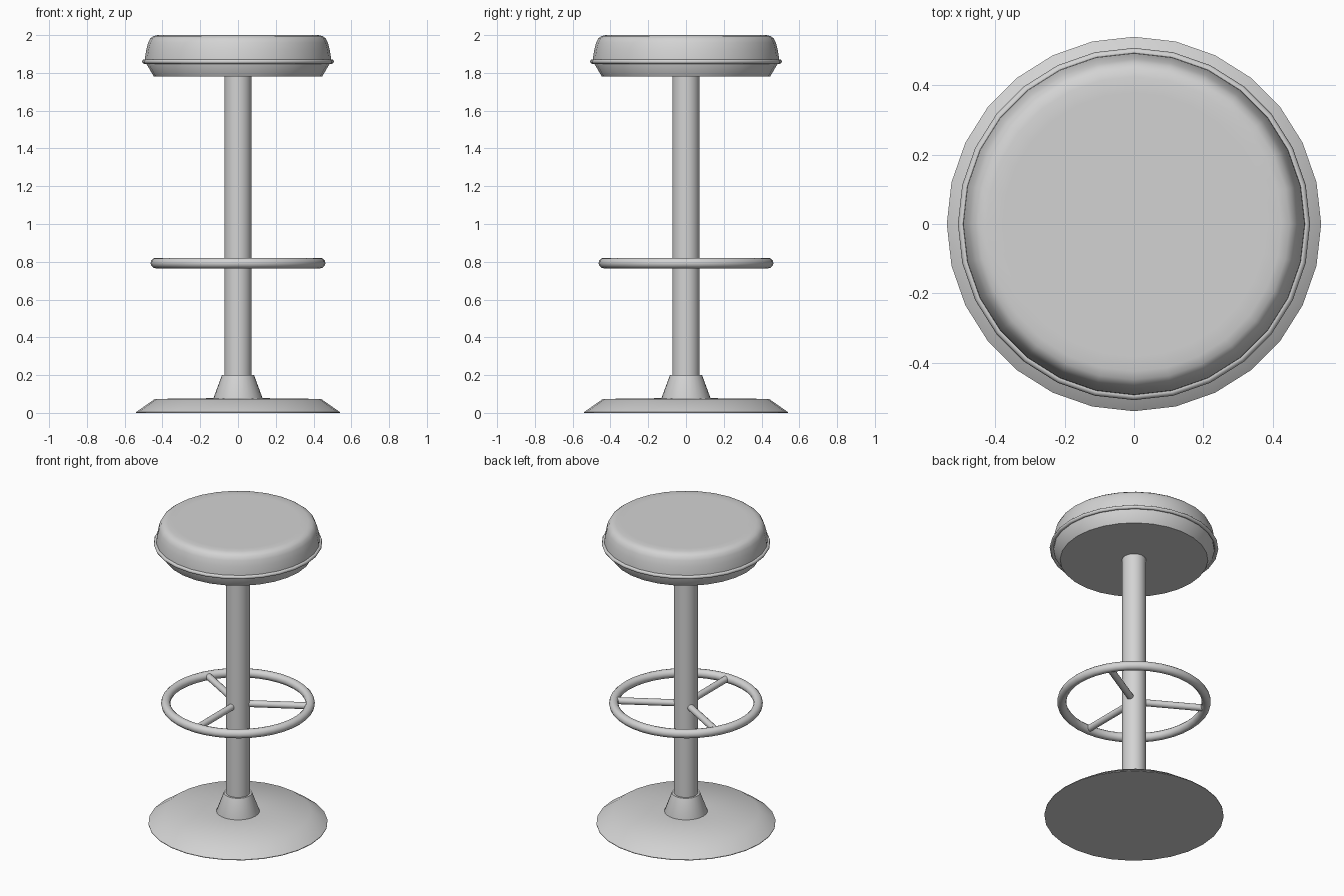
import bpy, bmesh, math
from mathutils import Matrix, Vector

if "Cube" in bpy.data.objects:
    bpy.data.objects.remove(bpy.data.objects["Cube"])

grey = bpy.data.materials.new("plain_grey")
grey.diffuse_color = (0.65, 0.65, 0.65, 1)
grey.use_nodes = True
grey.node_tree.nodes["Principled BSDF"].inputs["Base Color"].default_value = grey.diffuse_color


def finish(name, bm, angle=45):
    """Turn a bmesh into a smooth-shaded grey object."""
    bmesh.ops.remove_doubles(bm, verts=bm.verts, dist=1e-5)
    bmesh.ops.recalc_face_normals(bm, faces=bm.faces)
    mesh = bpy.data.meshes.new(name)
    bm.to_mesh(mesh)
    bm.free()
    mesh.materials.append(grey)
    ob = bpy.data.objects.new(name, mesh)
    bpy.context.collection.objects.link(ob)
    bpy.ops.object.select_all(action='DESELECT')
    ob.select_set(True)
    bpy.context.view_layer.objects.active = ob
    bpy.ops.object.shade_smooth_by_angle(angle=math.radians(angle))
    return ob


def lathe(name, profile, sides=28, closed=False, angle=45):
    """Spin an (r, z) profile about z; open profiles get flat end caps."""
    bm = bmesh.new()
    rings = []
    for r, z in profile:
        rings.append([bm.verts.new((r * math.cos(2 * math.pi * i / sides),
                                    r * math.sin(2 * math.pi * i / sides), z))
                      for i in range(sides)])
    pairs = list(zip(rings, rings[1:]))
    if closed:
        pairs.append((rings[-1], rings[0]))
    for a, b in pairs:
        for i in range(sides):
            j = (i + 1) % sides
            bm.faces.new((a[i], a[j], b[j], b[i]))
    if not closed:
        bm.faces.new(rings[0])
        bm.faces.new(rings[-1])
    return finish(name, bm, angle)


def hoop(name, radius, tube, z, sides, segments):
    """Round ring with a circular cross-section."""
    section = [(radius + tube * math.cos(2 * math.pi * k / segments),
                z + tube * math.sin(2 * math.pi * k / segments))
               for k in range(segments)]
    return lathe(name, section, sides, closed=True, angle=60)


# Base plate, collar and pole
lathe("base_plate", [(0.54, 0), (0.54, 0.004), (0.44, 0.074), (0.13, 0.078)])
lathe("base_collar", [(0.13, 0.07), (0.13, 0.078), (0.085, 0.2)])
lathe("pole", [(0.072, 0.06), (0.072, 1.79)])

# Foot ring with three spokes
RING_Z = 0.793
hoop("foot_ring", 0.435, 0.028, RING_Z, 40, 12)
for k, deg in enumerate((30, 150, 270)):
    d = Vector((math.cos(math.radians(deg)), math.sin(math.radians(deg)), 0))
    bm = bmesh.new()
    place = Matrix.Translation(d * 0.245 + Vector((0, 0, RING_Z))) @ \
        d.to_track_quat('Z', 'Y').to_matrix().to_4x4()
    bmesh.ops.create_cone(bm, cap_ends=True, segments=14, radius1=0.021,
                          radius2=0.021, depth=0.37, matrix=place)
    finish(f"foot_spoke_{k + 1}", bm)

# Seat pan, piping and padded cushion
lathe("seat_pan", [(0.445, 1.78), (0.484, 1.846), (0.484, 1.862)])
hoop("seat_piping", 0.496, 0.012, 1.86, 28, 8)
lathe("seat_cushion", [(0.494, 1.858), (0.492, 1.885), (0.485, 1.925),
                       (0.476, 1.96), (0.465, 1.982), (0.449, 1.994),
                       (0.425, 2.0), (0.38, 2.0)])
